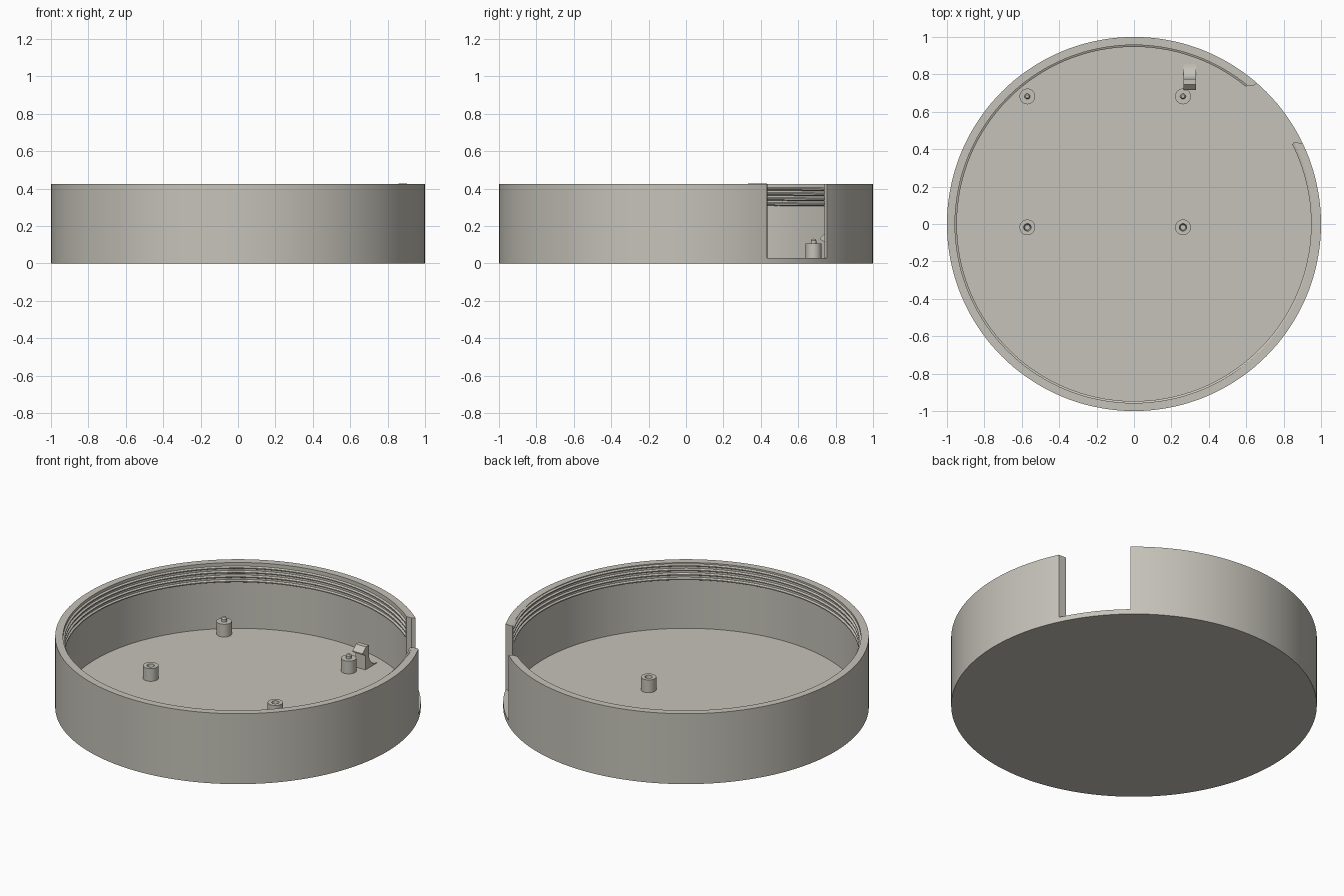
import bpy, bmesh, math

if "Cube" in bpy.data.objects:
    bpy.data.objects.remove(bpy.data.objects["Cube"])

mat = bpy.data.materials.new("warm_grey")
mat.diffuse_color = (0.56, 0.545, 0.485, 1)
mat.use_nodes = True
mat.node_tree.nodes["Principled BSDF"].inputs["Base Color"].default_value = mat.diffuse_color


def finish(name, bm, smooth=True):
    bmesh.ops.recalc_face_normals(bm, faces=bm.faces)
    me = bpy.data.meshes.new(name)
    bm.to_mesh(me)
    bm.free()
    ob = bpy.data.objects.new(name, me)
    bpy.context.collection.objects.link(ob)
    me.materials.append(mat)
    if smooth:
        bpy.ops.object.select_all(action='DESELECT')
        ob.select_set(True)
        bpy.context.view_layer.objects.active = ob
        bpy.ops.object.shade_smooth_by_angle(angle=math.radians(30))
    return ob


def lathe(name, profile, steps, centre=(0, 0)):
    """Spin an (r, z) profile that starts and ends on the axis."""
    bm = bmesh.new()
    verts = [bm.verts.new((r, 0, z)) for r, z in profile]
    edges = [bm.edges.new(p) for p in zip(verts, verts[1:])]
    bmesh.ops.spin(bm, geom=verts + edges, cent=(0, 0, 0), axis=(0, 0, 1),
                   angle=2 * math.pi, steps=steps, use_duplicate=False)
    bmesh.ops.remove_doubles(bm, verts=bm.verts, dist=1e-5)
    bmesh.ops.translate(bm, verts=bm.verts, vec=(*centre, 0))
    return finish(name, bm)


def prism(name, points, to_3d, vec, smooth=True):
    """Extrude a flat outline along vec."""
    bm = bmesh.new()
    face = bm.faces.new([bm.verts.new(to_3d(*p)) for p in points])
    ext = bmesh.ops.extrude_face_region(bm, geom=[face])["geom"]
    bmesh.ops.translate(bm, vec=vec, verts=[v for v in ext if isinstance(v, bmesh.types.BMVert)])
    return finish(name, bm, smooth)


FLOOR, TOP, INNER = 0.028, 0.425, 0.957

# Round tray with a thin wall
tray = lathe("tray", [(0, 0), (1, 0), (1, TOP), (INNER, TOP), (INNER, FLOOR), (0, FLOOR)], 144)

# Opening through the wall, slightly flared on one outer edge
cutter = prism("opening_cutter",
               [(0.5, 0.435), (0.86, 0.435), (1.2, 0.425), (1.2, 0.757),
                (0.66, 0.757), (0.64, 0.74), (0.5, 0.74)],
               lambda x, y: (x, y, FLOOR + 0.002), (0, 0, 1), False)
cutter.hide_render = True
cutter.hide_set(True)
cut = tray.modifiers.new("opening", 'BOOLEAN')
cut.operation, cut.solver, cut.object = 'DIFFERENCE', 'EXACT', cutter

# Screw thread ridges, one run per turn, stopping at the opening
PITCH, START, END = 0.027, math.radians(50.8), math.radians(386.8)
SECTION = [(0.962, -0.011), (0.947, -0.003), (0.947, 0.003), (0.962, 0.011)]
bm = bmesh.new()
for turn in range(4):
    rings = []
    for i in range(121):
        a = START + (END - START) * i / 120
        z = 0.309 + PITCH * (turn + (a - START) / (2 * math.pi))
        rings.append([bm.verts.new((r * math.cos(a), r * math.sin(a), z + dz)) for r, dz in SECTION])
    for p, q in zip(rings, rings[1:]):
        for k in range(4):
            bm.faces.new((p[k], p[(k + 1) % 4], q[(k + 1) % 4], q[k]))
    bm.faces.new(rings[0])
    bm.faces.new(rings[-1])
finish("screw_thread", bm)

# Standoffs: pins on the back pair, holes in the front pair
for side, x in (("left", -0.57), ("right", 0.262)):
    lathe("pin_standoff_" + side,
          [(0, 0.02), (0.042, 0.02), (0.042, 0.105), (0.015, 0.105),
           (0.015, 0.122), (0.009, 0.13), (0, 0.132)], 32, (x, 0.682))
    lathe("hole_standoff_" + side,
          [(0, 0.02), (0.042, 0.02), (0.042, 0.105), (0.02, 0.105),
           (0.014, 0.05), (0, 0.05)], 32, (x, -0.018))

# Snap clip with a sloped nose and a curved brace behind
brace = [(0.855 - 0.08 * math.sin(t), 0.11 - 0.08 * math.cos(t))
         for t in (math.pi / 2 * (1 - i / 10) for i in range(11))]
prism("snap_clip",
      [(0.742, 0.02), (0.742, 0.115), (0.716, 0.128), (0.716, 0.135), (0.747, 0.165), (0.775, 0.165)]
      + brace + [(0.855, 0.02)],
      lambda y, z: (0.264, y, z), (0.067, 0, 0))
